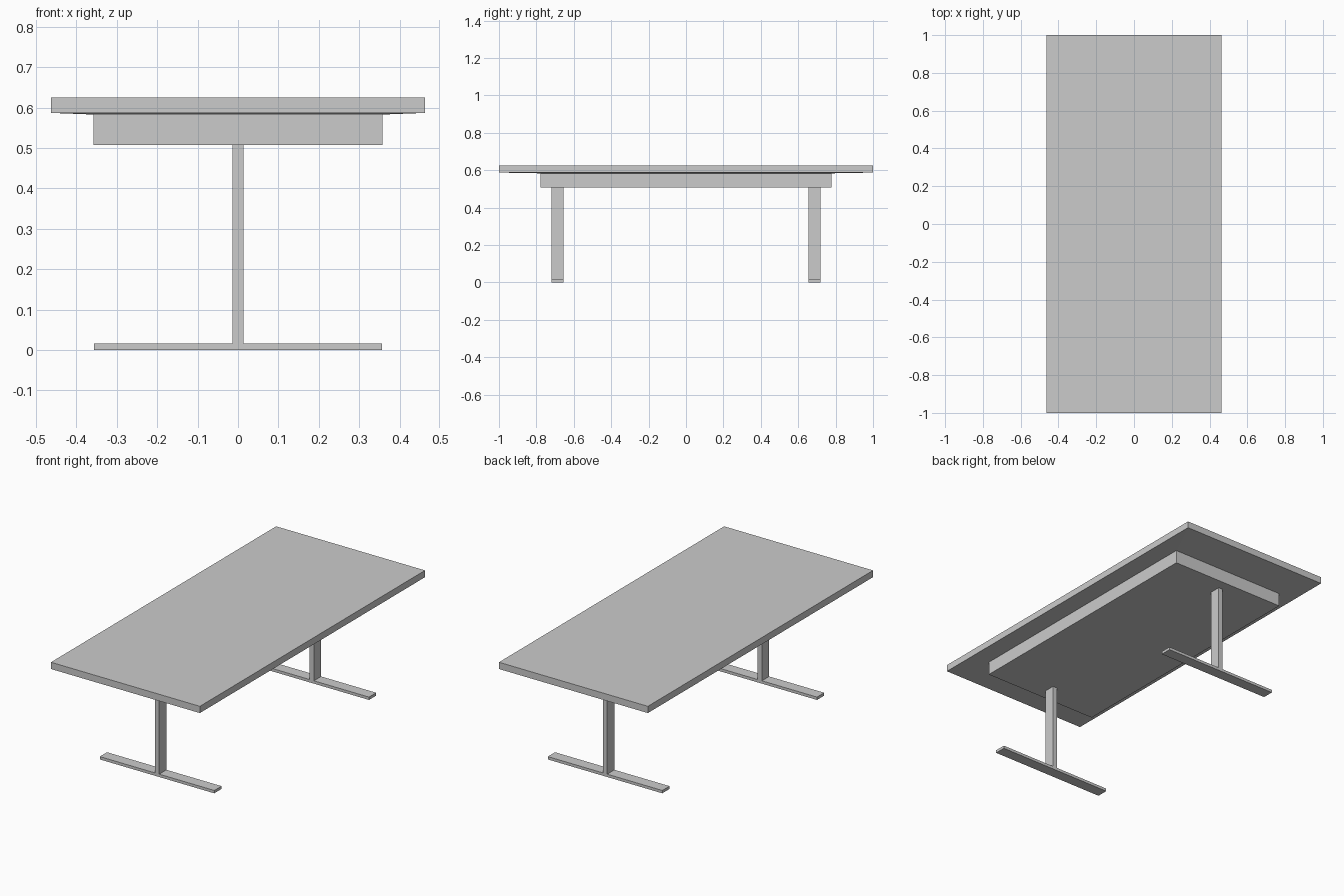
import bpy
import bmesh

if "Cube" in bpy.data.objects:
    bpy.data.objects.remove(bpy.data.objects["Cube"])


def make_object(name, bm):
    bmesh.ops.recalc_face_normals(bm, faces=bm.faces[:])
    mesh = bpy.data.meshes.new(name)
    bm.to_mesh(mesh)
    bm.free()
    obj = bpy.data.objects.new(name, mesh)
    bpy.context.collection.objects.link(obj)
    return obj


def stacked_rectangles(name, levels):
    """Join rectangles (half width, half length, height) from bottom to top."""
    bm = bmesh.new()
    rings = [[bm.verts.new((sx * w, sy * l, z))
              for sx, sy in ((-1, -1), (1, -1), (1, 1), (-1, 1))]
             for w, l, z in levels]
    for low, high in zip(rings, rings[1:]):
        for i in range(4):
            j = (i + 1) % 4
            bm.faces.new((low[i], low[j], high[j], high[i]))
    bm.faces.new(rings[0][::-1])
    bm.faces.new(rings[-1])
    return make_object(name, bm)


def extruded_profile(name, points, y0, y1):
    """Extrude an x-z outline along y."""
    bm = bmesh.new()
    face = bm.faces.new([bm.verts.new((x, y0, z)) for x, z in points])
    result = bmesh.ops.extrude_face_region(bm, geom=[face])
    verts = [v for v in result["geom"] if isinstance(v, bmesh.types.BMVert)]
    bmesh.ops.translate(bm, verts=verts, vec=(0, y1 - y0, 0))
    return make_object(name, bm)


# Tabletop with shallow sloped underside running into the apron box
stacked_rectangles("tabletop_and_apron", [
    (0.358, 0.778, 0.508),
    (0.358, 0.778, 0.583),
    (0.463, 1.0, 0.587),
    (0.463, 1.0, 0.625),
])

# Inverted T legs: thin upright on a long flat foot
half = [(0.356, 0.0), (0.356, 0.016), (0.0136, 0.016), (0.0136, 0.508)]
outline = half + [(-x, z) for x, z in reversed(half)]
for name, side in (("front_leg", -1), ("back_leg", 1)):
    extruded_profile(name, outline, side * 0.655, side * 0.719)
